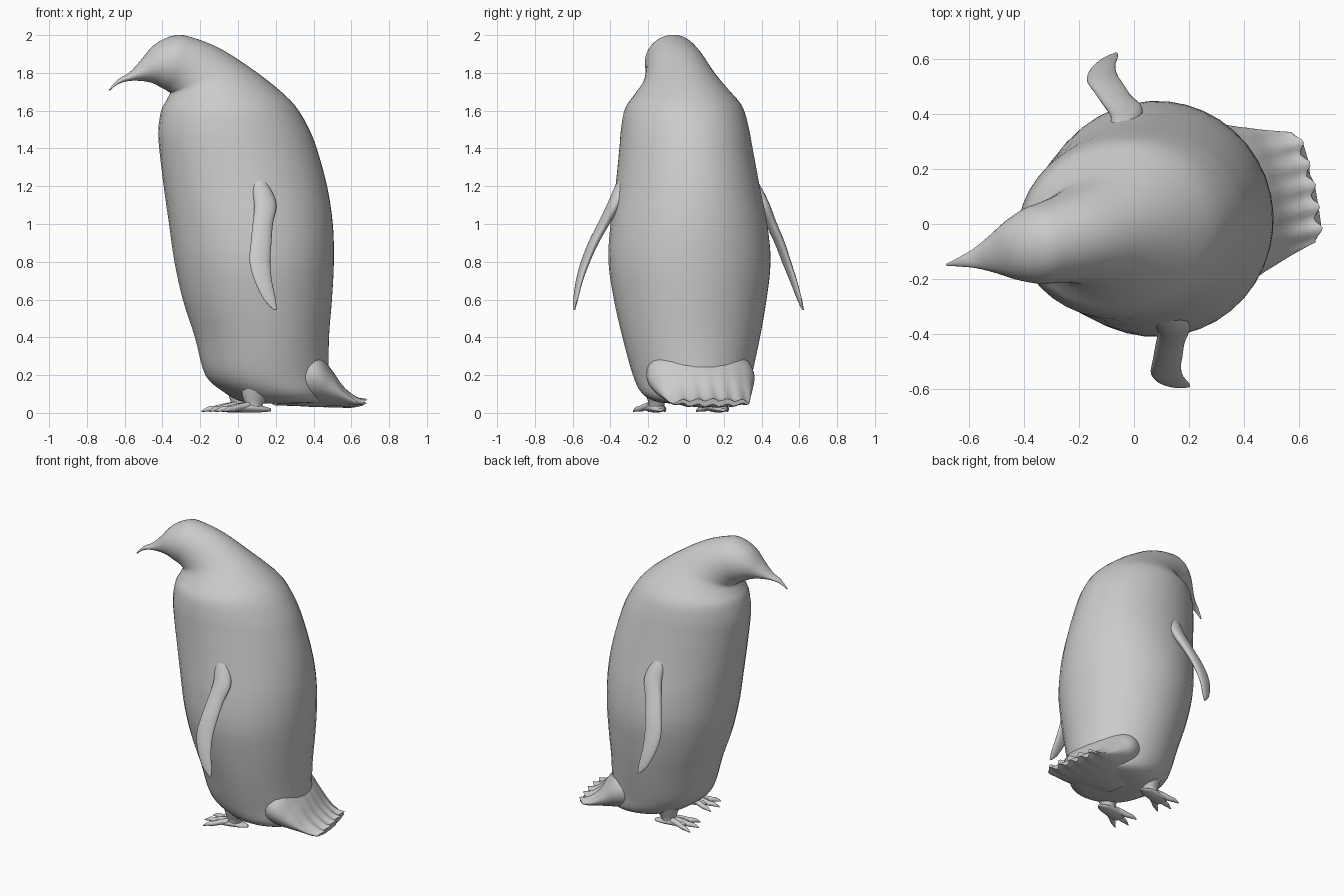
import bpy, bmesh, math
from mathutils import Vector, Matrix

cube = bpy.data.objects.get("Cube")
if cube:
    bpy.data.objects.remove(cube, do_unlink=True)

YAW = Matrix.Rotation(math.radians(12.3), 4, 'Z')

grey = bpy.data.materials.new("plain_grey")
grey.use_nodes = True
colour = (0.6, 0.6, 0.6, 1)
grey.diffuse_color = colour
grey.node_tree.nodes["Principled BSDF"].inputs["Base Color"].default_value = colour


def smooth_path(rows, steps):
    """Catmull-Rom interpolation through rows of numbers."""
    rows = [Vector(r) for r in rows]
    out = []
    for i in range(len(rows) - 1):
        p0, p1 = rows[max(i - 1, 0)], rows[i]
        p2, p3 = rows[i + 1], rows[min(i + 2, len(rows) - 1)]
        for s in range(steps):
            t = s / steps
            out.append(p1 + (p2 - p0) * (t / 2)
                       + (p0 * 2 - p1 * 5 + p2 * 4 - p3) * (t * t / 2)
                       + (p1 * 3 - p0 - p2 * 3 + p3) * (t ** 3 / 2))
    return out + [rows[-1]]


def loft(name, rings, segments=32, warp=None):
    """Skin elliptical rings, each given as centre and two half axes."""
    bm = bmesh.new()
    loops = []
    for i, (c, a, b) in enumerate(rings):
        loop = []
        for k in range(segments):
            t = math.tau * k / segments
            p = c + a * math.cos(t) + b * math.sin(t)
            if warp:
                p = warp(p, i / (len(rings) - 1))
            loop.append(bm.verts.new(YAW @ p))
        loops.append(loop)
    for lo, hi in zip(loops, loops[1:]):
        for k in range(segments):
            n = (k + 1) % segments
            bm.faces.new((lo[k], lo[n], hi[n], hi[k]))
    bm.faces.new(loops[0][::-1])
    bm.faces.new(loops[-1])
    bmesh.ops.recalc_face_normals(bm, faces=bm.faces)
    mesh = bpy.data.meshes.new(name)
    bm.to_mesh(mesh)
    bm.free()
    mesh.materials.append(grey)
    obj = bpy.data.objects.new(name, mesh)
    bpy.context.collection.objects.link(obj)
    bpy.ops.object.select_all(action='DESELECT')
    obj.select_set(True)
    bpy.context.view_layer.objects.active = obj
    bpy.ops.object.shade_smooth_by_angle(angle=math.radians(60))
    return obj


def profile_rings(rows, steps):
    """Rows hold front x, front z, back x, back z and half width."""
    rings = []
    for fx, fz, bx, bz, w in smooth_path(rows, steps):
        front, back = Vector((fx, 0, fz)), Vector((bx, 0, bz))
        rings.append(((front + back) / 2, (back - front) / 2, Vector((0, w, 0))))
    return rings


# Body, neck, head and beak in one skin
body = [
    (.1, .05, .42, .05, .14), (.01, .065, .49, .06, .22), (-.07, .11, .49, .1, .28),
    (-.17, .2, .485, .2, .315), (-.225, .4, .485, .4, .365), (-.29, .6, .5, .6, .405),
    (-.335, .8, .51, .8, .43), (-.365, 1, .505, 1, .415), (-.395, 1.2, .475, 1.2, .38),
    (-.42, 1.4, .42, 1.4, .35), (-.425, 1.5, .37, 1.52, .335), (-.41, 1.6, .3, 1.63, .31),
    (-.385, 1.65, .2, 1.725, .255), (-.365, 1.69, .06, 1.83, .195),
    (-.375, 1.7, -.1, 1.93, .165), (-.39, 1.71, -.24, 1.985, .15),
    (-.42, 1.725, -.34, 2, .14), (-.46, 1.745, -.45, 1.95, .11),
    (-.52, 1.757, -.53, 1.86, .07), (-.59, 1.757, -.59, 1.8, .037),
    (-.65, 1.74, -.65, 1.766, .017), (-.695, 1.706, -.7, 1.711, .004),
]
loft("body_and_head", profile_rings(body, 4), 40)


# Tail fan with pleats growing toward its scalloped edge
def pleat(p, t):
    wave = math.cos(p.y * 78) * t ** 3
    return p + Vector((wave * .014 - p.y ** 2 * .4 * t, 0, wave * .007))


tail = [
    (.2, .04, .2, .4, .25), (.34, .035, .38, .36, .29), (.43, .03, .485, .24, .265),
    (.53, .03, .555, .14, .235), (.61, .03, .62, .085, .215), (.66, .04, .665, .07, .205),
]
loft("tail_fan", profile_rings(tail, 5), 72, pleat)

# Flippers: x, outward distance, height, half chord, half thickness
flipper = [
    (.03, .33, 1.27, .025, .015), (.045, .362, 1.19, .05, .03), (.06, .405, 1.1, .06, .03),
    (.035, .455, 1, .055, .025), (.015, .505, .9, .056, .022), (0, .545, .8, .056, .019),
    (.01, .58, .7, .047, .015), (.04, .607, .6, .032, .01), (.066, .62, .545, .008, .004),
]
# Feet: toe paths run from the pad to the claw
toe = [(.02, .04, .022, .02), (-.04, .032, .02, .018), (-.09, .022, .018, .016),
       (-.125, .02, .014, .013), (-.16, .008, .003, .003)]
leg = [(.08, .2, .11, .1), (.06, .1, .075, .06), (.05, .05, .05, .042), (.045, .02, .045, .04)]
pad = [(.14, .016, .012, .008), (.1, .02, .035, .016), (.03, .027, .045, .026),
       (-.04, .025, .05, .02), (-.075, .02, .045, .01)]

for side, label in ((1, "left"), (-1, "right")):
    rings = [(Vector((x, y * side, z)), Vector((c, 0, 0)), Vector((0, h * side, h * .4)))
             for x, y, z, c, h in smooth_path(flipper, 4)]
    loft(label + "_flipper", rings, 24)

    foot_y = .17 * side
    rings = [(Vector((x, foot_y, z)), Vector((a, 0, 0)), Vector((0, b, 0)))
             for x, z, a, b in smooth_path(leg, 4)]
    loft(label + "_leg", rings, 20)

    rings = [(Vector((x, foot_y, z)), Vector((0, w, 0)), Vector((0, 0, h)))
             for x, z, w, h in smooth_path(pad, 4)]
    loft(label + "_foot_pad", rings, 20)

    for spread, toe_name in ((-1, "inner"), (0, "middle"), (1, "outer")):
        rings = []
        for x, z, w, h in smooth_path(toe, 4):
            reach = .02 - x
            along = x + abs(spread) * reach * .14
            y = foot_y + side * spread * (.02 + reach * .36)
            rings.append((Vector((along, y, z)), Vector((0, w, 0)), Vector((0, 0, h))))
        loft(label + "_" + toe_name + "_toe", rings, 14)
